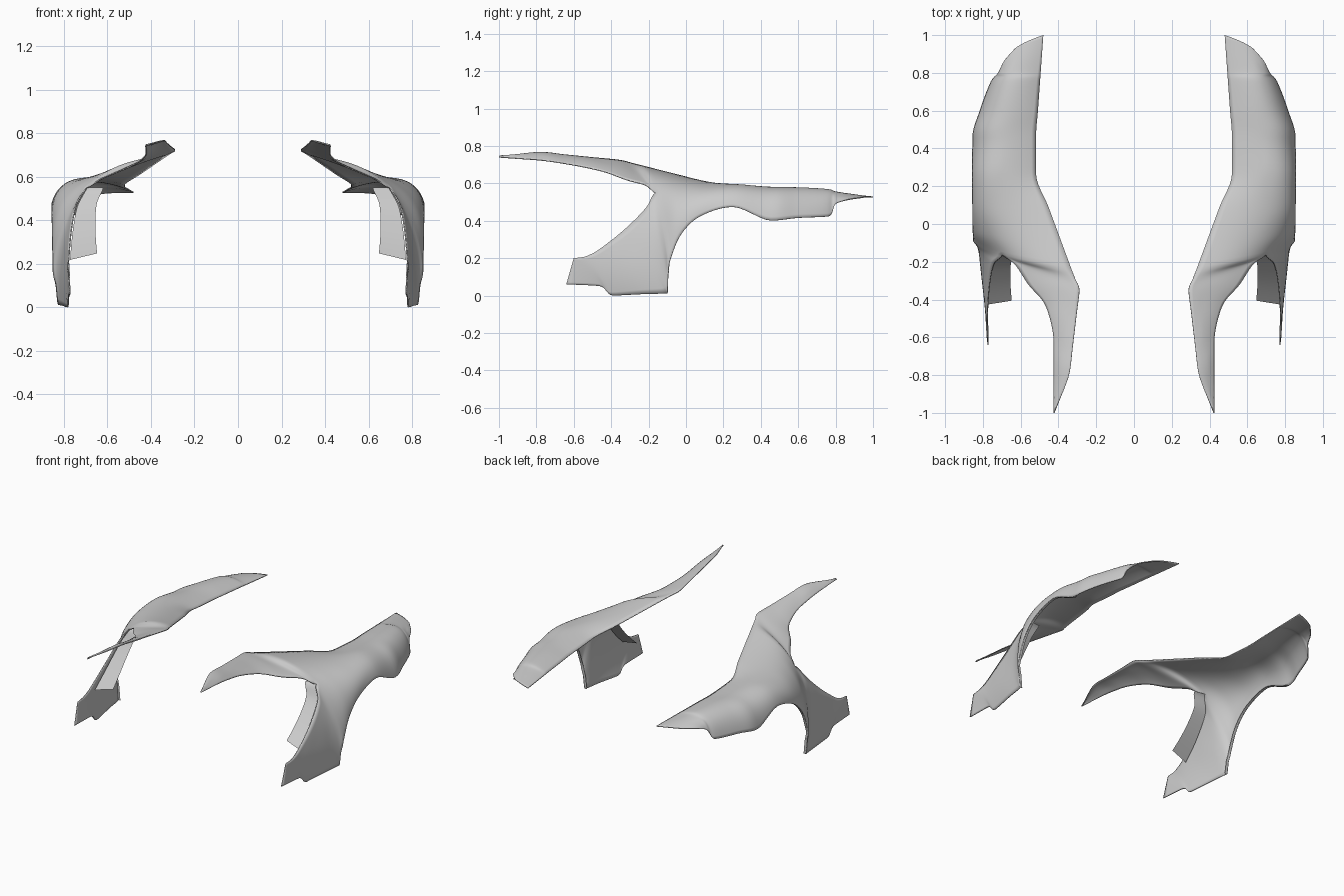
import bpy, bmesh
from math import radians, sin, cos
from mathutils import Vector as V

if "Cube" in bpy.data.objects:
    bpy.data.objects.remove(bpy.data.objects["Cube"])

N = 6  # subdivisions between sections


def dense(points):
    """Monotone spline through points: smooth, but never overshoots at corners."""
    d = [b - a for a, b in zip(points, points[1:])]
    mid = [V([2 * a * b / (a + b) if a * b > 1e-12 else 0 for a, b in zip(u, w)])
           for u, w in zip(d, d[1:])]
    m = [d[0]] + mid + [d[-1]]
    out = []
    for k, p in enumerate(points[:-1]):
        for s in range(N):
            t = s / N
            h = t * t * (3 - 2 * t)
            out.append(p + d[k] * h + m[k] * t * (1 - t)**2 - m[k+1] * t * t * (1 - t))
    return out + [points[-1]]


def section(a, m, b, steps):
    """Parabola from a to b passing through m halfway."""
    c = 2 * m - (a + b) / 2
    ts = [i / steps for i in range(steps + 1)]
    return [a * (1 - t)**2 + c * 2 * t * (1 - t) + b * t * t for t in ts]


def loft(rows, skip=0):
    """Spline across sections; the first 'skip' spans only guide the tangents."""
    return list(zip(*[dense(c) for c in zip(*rows)]))[skip * N:]


def build(name, grids, thickness=0):
    bm = bmesh.new()
    for g in grids:
        v = [[bm.verts.new(p) for p in row] for row in g]
        for r0, r1 in zip(v, v[1:]):
            for j in range(len(r0) - 1):
                bm.faces.new((r0[j], r1[j], r1[j+1], r0[j+1]))
    bmesh.ops.remove_doubles(bm, verts=bm.verts, dist=1e-4)
    me = bpy.data.meshes.new(name)
    bm.to_mesh(me)
    bm.free()
    ob = bpy.data.objects.new(name, me)
    bpy.context.collection.objects.link(ob)
    bpy.ops.object.select_all(action='DESELECT')
    ob.select_set(True)
    bpy.context.view_layer.objects.active = ob
    bpy.ops.object.shade_smooth_by_angle(angle=radians(35))
    if thickness:
        s = ob.modifiers.new("Thickness", 'SOLIDIFY')
        s.thickness, s.offset = thickness, -1
    ob.modifiers.new("Mirror", 'MIRROR')


# inner edge of deck, pillar and roof: straight runs, looked up by y
RAIL = [V(p) for p in ((.48, 1, .53), (.53, .3, .56), (.29, -.35, .725),
                       (.34, -.78, .768), (.42, -1, .742))]


def rail(y):
    for a, b in zip(RAIL, RAIL[1:]):
        if y >= b.y:
            return a.lerp(b, (a.y - y) / (a.y - b.y))


def fender(y, mx, mz, edge):
    a, b = rail(y), V(edge)
    return section(a, V((mx, (a.y + b.y) / 2, mz)), b, 4 * N)


# tail sections, rail to rear and lower edge
rows = [fender(1, .57, .53, (.63, .93, .525)),
        fender(.9, .61, .542, (.69, .86, .513)),
        fender(.8, .645, .553, (.72, .8, .49)),
        fender(.768, .67, .557, (.75, .768, .425)),
        fender(.6, .715, .566, (.817, .6, .416))]
# sections ending on the elliptical wheel arch: angle, rail y, mid x, mid z
for a, y, mx, mz in ((54, .46, .755, .565), (90, .27, .75, .588), (120, .09, .755, .575),
                     (145, -.08, .737, .56), (168, -.23, .70, .55)):
    a = radians(a)
    rows.append(fender(y, mx, mz, (.85 + .007 * sin(a), .25 + .35 * cos(a), .09 + .385 * sin(a))))
quarter = loft(rows)

# pillar and roof rail: rail y, then the door opening edge
roof = [r[:2*N+1] for r in rows[-2:]]
for y, *edge in ((-.29, .635, -.21, .59), (-.35, .56, -.32, .622), (-.48, .465, -.44, .665),
                 (-.65, .425, -.63, .705), (-.78, .425, -.8, .728), (-.99, .427, -1, .74)):
    a, b = rail(y), V(edge)
    roof.append(section(a, (a + b) / 2 + V((0, 0, .008)), b, 2 * N))
roof = loft(roof, 1)

# sill leg: door opening edge to arch and bottom edge, bulge fading forward
leg = [r[2*N:] for r in rows[-2:]]
for k, (a, b) in enumerate((((.745, -.21, .475), (.838, -.097, .1)),
                            ((.765, -.3, .38), (.827, -.1, .012)),
                            ((.775, -.4, .295), (.81, -.22, .008)),
                            ((.78, -.5, .225), (.785, -.39, 0)),
                            ((.782, -.55, .206), (.78, -.46, .05)),
                            ((.78, -.6, .2), (.775, -.64, .06)))):
    a, b = V(a), V(b)
    leg.append(section(a, (a + b) / 2 + V((.018 * (1 - k / 5), 0, 0)), b, 2 * N))
leg = loft(leg, 1)
build("quarter_panel", [quarter, roof, leg], .006)

# folded lip around the wheel arch
arch = [r[-1] for r in quarter[5*N:] + leg[1:2*N+1]]
build("wheel_arch_lip", [[(p, p - V((.02, 0, 0))) for p in arch]])

# single-sided door jamb folded inward from the opening edge
jamb = []
door = [r[0] for r in leg[:3*N+3]]
for i, p in enumerate(door):
    t = i / (len(door) - 1)
    jamb.append((p + V((-.08 - .05 * t, .03 * t, -.02 * t)), p + V((-.006, .01, -.05 * t))))
build("door_jamb", [jamb])
